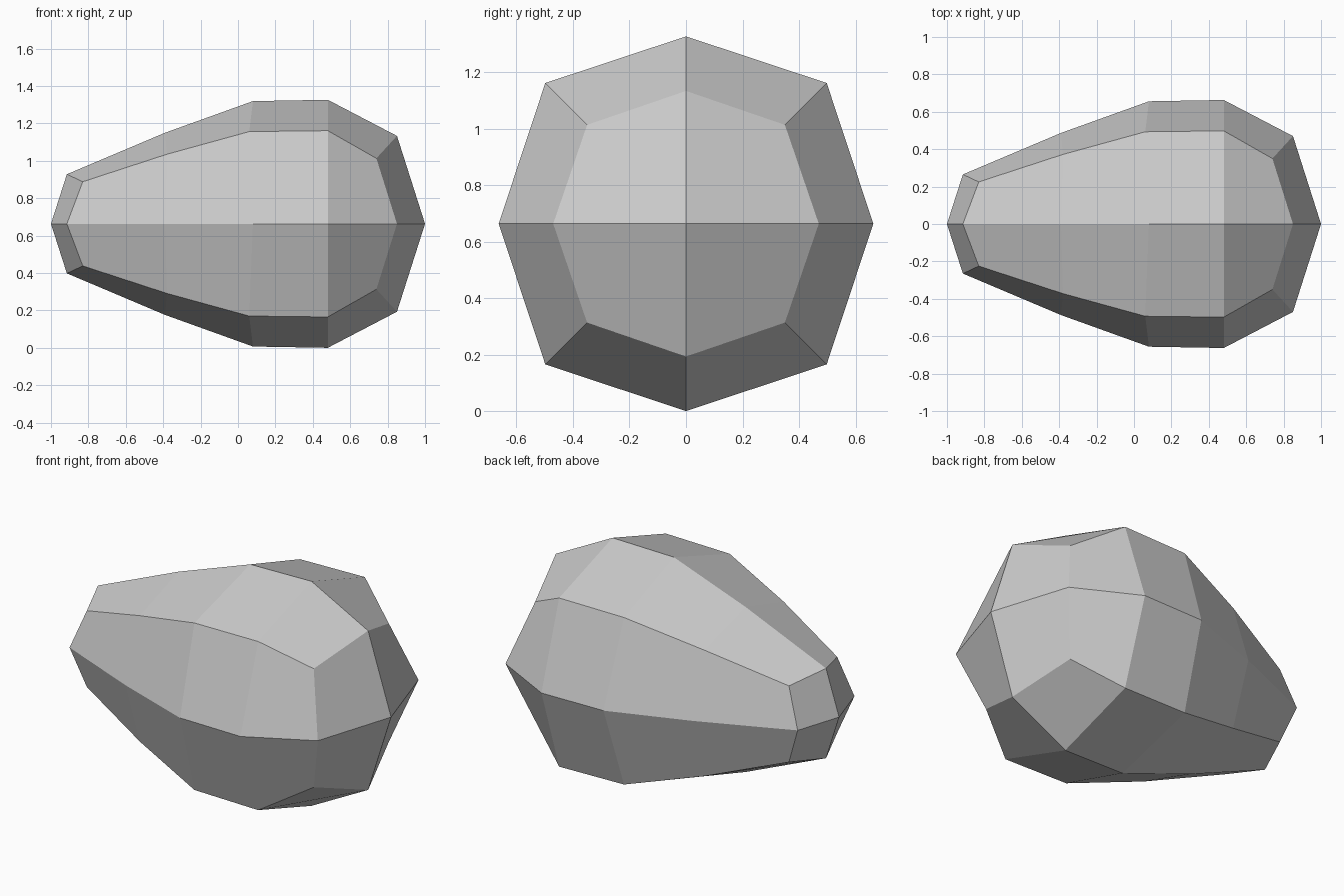
import bpy
import bmesh

cube = bpy.data.objects.get("Cube")
if cube:
    bpy.data.objects.remove(cube, do_unlink=True)

CENTRE_Z = 0.663

# Cross-sections: x and radius of the side points, x and half-width of the corners
SECTIONS = [
    (-0.915, 0.265, -0.83, 0.225),
    (-0.39, 0.487, -0.38, 0.372),
    (0.08, 0.656, 0.06, 0.493),
    (0.48, 0.663, 0.48, 0.498),
    (0.85, 0.47, 0.74, 0.35),
]
DIRECTIONS = [(1, 0), (1, 1), (0, 1), (-1, 1), (-1, 0), (-1, -1), (0, -1), (1, -1)]

# Stone colour
stone = bpy.data.materials.new("stone_grey")
stone.use_nodes = True
colour = (0.6, 0.6, 0.6, 1)
stone.diffuse_color = colour
for node in stone.node_tree.nodes:
    if node.type == "BSDF_PRINCIPLED":
        node.inputs["Base Color"].default_value = colour

bm = bmesh.new()

# Eight-sided rings along the body
rings = []
for side_x, radius, corner_x, half in SECTIONS:
    ring = []
    for i, (y, z) in enumerate(DIRECTIONS):
        x, size = (corner_x, half) if i % 2 else (side_x, radius)
        ring.append(bm.verts.new((x, y * size, CENTRE_Z + z * size)))
    rings.append(ring)

# Side faces
for a, b in zip(rings, rings[1:]):
    for i in range(8):
        j = (i + 1) % 8
        bm.faces.new((a[i], a[j], b[j], b[i]))

# Pointed end caps, four quads each
for ring, x in ((rings[0], -1), (rings[-1], 1)):
    tip = bm.verts.new((x, 0, CENTRE_Z))
    for i in range(0, 8, 2):
        bm.faces.new((tip, ring[i], ring[i + 1], ring[(i + 2) % 8]))

bmesh.ops.recalc_face_normals(bm, faces=bm.faces[:])
mesh = bpy.data.meshes.new("stone_body")
bm.to_mesh(mesh)
bm.free()
mesh.materials.append(stone)
body = bpy.data.objects.new("stone_body", mesh)
bpy.context.collection.objects.link(body)
